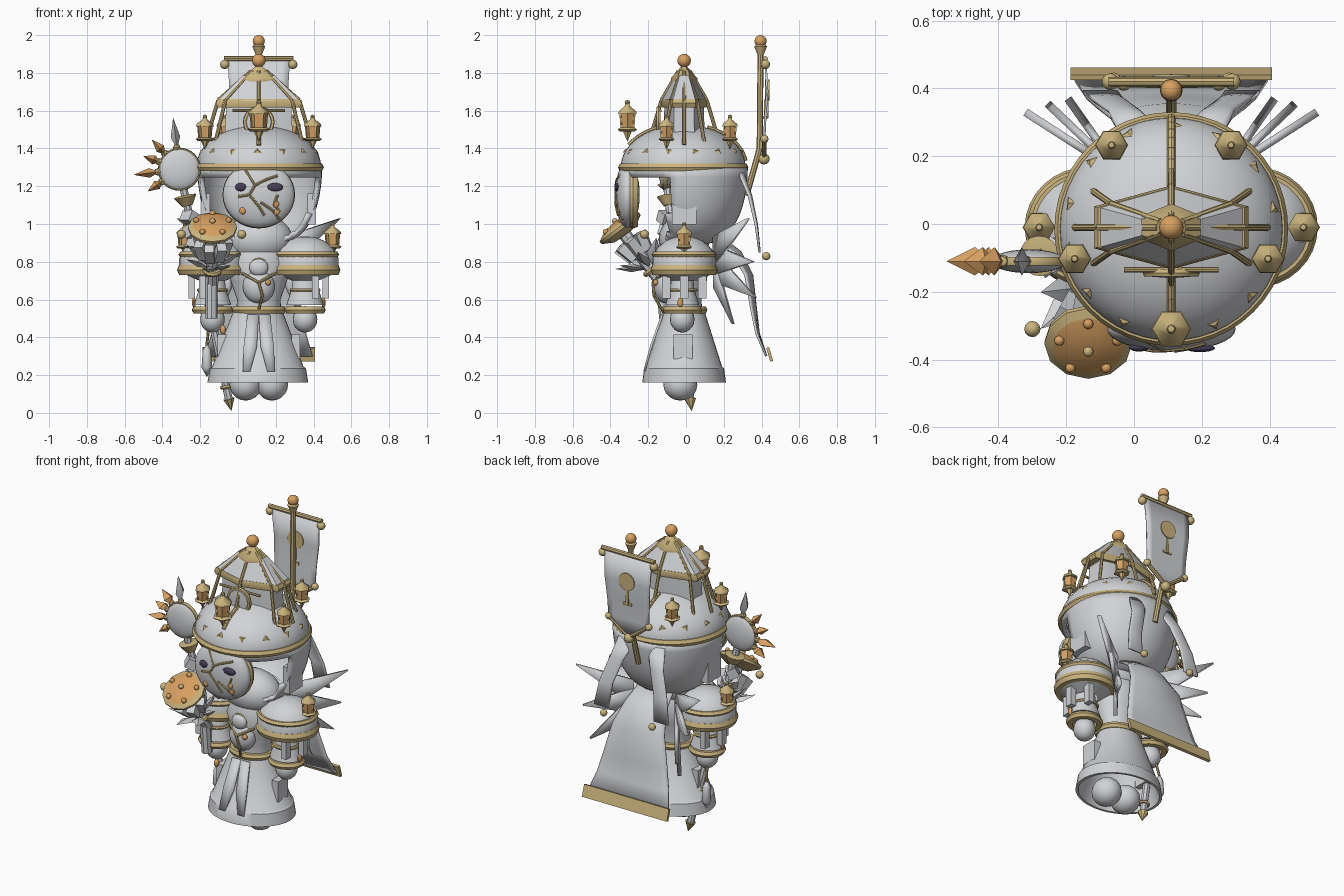
import bpy, bmesh
from math import sin, cos, pi, radians, sqrt
from mathutils import Vector, Matrix

if "Cube" in bpy.data.objects:
    bpy.data.objects.remove(bpy.data.objects["Cube"])


def material(name, rgb):
    m = bpy.data.materials.new(name)
    m.use_nodes = True
    m.diffuse_color = (*rgb, 1)
    m.node_tree.nodes["Principled BSDF"].inputs["Base Color"].default_value = (*rgb, 1)
    return m


grey = material("pale grey", (.64, .65, .67))
gold = material("antique gold", (.6, .46, .21))
orange = material("amber orange", (.68, .35, .12))
purple = material("dark purple", (.065, .05, .1))
CX = .11  # body axis


def finish(name, bm, mat, angle=40, thick=0):
    bmesh.ops.recalc_face_normals(bm, faces=bm.faces)
    me = bpy.data.meshes.new(name)
    bm.to_mesh(me)
    bm.free()
    me.materials.append(mat)
    me.shade_smooth()
    me.set_sharp_from_angle(angle=radians(angle))
    ob = bpy.data.objects.new(name, me)
    bpy.context.collection.objects.link(ob)
    if thick:
        mod = ob.modifiers.new("thickness", "SOLIDIFY")
        mod.thickness, mod.offset = thick, 0
    return ob


def lathe(name, prof, mat, loc, sx=1, sy=1, n=28, axis=(0, 0, 1), turn=0, thick=0, keep=None):
    """Revolve (radius, height) points about an axis; keep() filters faces."""
    bm = bmesh.new()
    rings = []
    for r, z in prof:
        angles = [turn + 2 * pi * i / n for i in range(1 if r == 0 else n)]
        rings.append([bm.verts.new((r * sx * cos(a), r * sy * sin(a), z)) for a in angles])
    for a, b in zip(rings, rings[1:]):
        for i in range(n):
            f = []
            for v in (a[i % len(a)], a[(i + 1) % len(a)], b[(i + 1) % len(b)], b[i % len(b)]):
                if v not in f:
                    f.append(v)
            if len(f) > 2:
                bm.faces.new(f)
    rot = Vector(axis).to_track_quat('Z', 'Y').to_matrix().to_4x4()
    bm.transform(Matrix.Translation(loc) @ rot)
    if keep:
        bad = [f for f in bm.faces if not keep(f.calc_center_median())]
        bmesh.ops.delete(bm, geom=bad, context='FACES')
    return finish(name, bm, mat, 40, thick)


def ball(name, loc, size, mat, n=20):
    sx, sy, sz = size if isinstance(size, tuple) else (size,) * 3
    k = n // 2
    prof = [(0 if i in (0, k) else sin(pi * i / k), -sz * cos(pi * i / k)) for i in range(k + 1)]
    return lathe(name, prof, mat, loc, sx, sy, n)


def rod(name, p, q, r, mat, r2=None, n=8):
    p, q = Vector(p), Vector(q)
    r2 = r if r2 is None else r2
    length = (q - p).length
    return lathe(name, [(0, 0), (r, 0), (r2, length), (0, length)][:3 if r2 == 0 else 4], mat, p, n=n, axis=q - p)


def path(name, pts, r, mat):
    for p, q in zip(pts, pts[1:]):
        rod(name, p, q, r, mat)


def ring(name, loc, r, h, w, mat, sx=1, sy=1, n=32, axis=(0, 0, 1), turn=0):
    prof = [(r - w, -h), (r, -h), (r + w / 3, 0), (r, h), (r - w, h), (r - w, -h)]
    return lathe(name, prof, mat, loc, sx, sy, n, axis, turn)


def box(name, loc, size, mat, tilt=None):
    bm = bmesh.new()
    bmesh.ops.create_cube(bm, size=1)
    rot = Vector(tilt).to_track_quat('Z', 'Y').to_matrix().to_4x4() if tilt else Matrix()
    bm.transform(Matrix.Translation(loc) @ rot @ Matrix.Diagonal((*size, 1)))
    return finish(name, bm, mat)


def blade(name, base, tip, half, mat, thick):
    """Upright triangular plate."""
    bm = bmesh.new()
    bm.faces.new([bm.verts.new(p) for p in (base + Vector((0, 0, half)), base - Vector((0, 0, half)), tip)])
    return finish(name, bm, mat, 40, thick)


def strip(name, rows, mat, bow=0, thick=.012, n=8):
    """Cloth sheet: rows of (x, y, z, half width)."""
    bm = bmesh.new()
    grid = []
    for k, (x, y, z, w) in enumerate(rows):
        fade = bow * (1 - k / (len(rows) - 1))
        us = [2 * i / n - 1 for i in range(n + 1)]
        grid.append([bm.verts.new((x + u * w, y - fade * u * u, z)) for u in us])
    for a, b in zip(grid, grid[1:]):
        for i in range(n):
            bm.faces.new((a[i], a[i + 1], b[i + 1], b[i]))
    return finish(name, bm, mat, 60, thick)


def lantern(x, y, z, s=1):
    at = lambda h: (x, y, z + h * s)
    rod("lantern_foot", at(.05), at(0), .024 * s, gold, 0, 6)
    ring("lantern_base", at(.055), .038 * s, .009 * s, .036 * s, gold, n=6)
    lathe("lantern_glass", [(.03 * s, .06 * s), (.036 * s, .13 * s)], orange, (x, y, z), n=6)
    for i in range(6):
        c, d = cos(i * pi / 3) * s, sin(i * pi / 3) * s
        rod("lantern_post", (x + .031 * c, y + .031 * d, z + .06 * s),
            (x + .037 * c, y + .037 * d, z + .13 * s), .005 * s, gold, n=4)
    lathe("lantern_roof", [(0, .125 * s), (.048 * s, .125 * s), (.044 * s, .138 * s), (.014 * s, .16 * s),
                           (.01 * s, .175 * s)], gold, (x, y, z), n=6)
    ball("lantern_knob", at(.176), .012 * s, gold, 8)


# Robe, feet and torso
lathe("robe", [(.13, .54), (.242, .245), (.255, .235), (.267, .16), (.25, .16), (.23, .24), (.115, .5)],
      grey, (CX - .005, -.01, 0), 1, .83, 36)
for s in (-1, 1):
    ball("foot", (CX + s * .07, -.03, .15), (.085, .09, .085), grey)
    strip("robe_panel", [(CX + s * .03, -.125, .52, .03), (CX + s * .045, -.185, .35, .035),
                         (CX + s * .065, -.22, .22, .02)], grey, n=2)
    box("robe_side_patch", (CX + s * .195, -.015, .35), (.045, .1, .13), grey)
lathe("torso", [(.12, .53), (.115, .6), (.15, .7), (.17, .8), (.13, .88), (.09, .95)], grey, (CX, -.01, 0), 1, .8)
ball("neck_scarf", (CX, -.01, .92), (.18, .135, .13), grey, 24)
ring("belt", (CX, -.01, .545), .135, .018, .03, gold, 1, .85)
ball("chest_pouch", (CX, -.11, .67), (.085, .06, .09), grey)
ball("chest_brooch", (CX, -.145, .77), (.05, .025, .045), grey)
ring("brooch_rim", (CX, -.14, .77), .047, .006, .01, gold, n=20, axis=(0, -1, 0))
path("chest_trim", [(CX - .09, -.12, .74), (CX, -.175, .69), (CX + .09, -.12, .74)], .008, gold)
path("chest_trim", [(CX, -.175, .69), (CX + .02, -.17, .62), (CX, -.13, .55)], .008, gold)
ball("chest_gem", (CX + .05, -.16, .69), .016, orange, 10)

# Hood: open bowl below, dome above
lower = [(.315 * cos(a * pi / 24) ** .6, -.4 * sin(a * pi / 24)) for a in range(12)]
lathe("hood_bowl", lower, grey, (CX + .005, 0, 1.3), 1.01, 1, n=48, thick=.025, keep=lambda c: c.y > -.09 or c.z > 1.25)
dome = [(.33 * cos(a * pi / 24), .22 * sin(a * pi / 24)) for a in range(12)] + [(0, .22)]
lathe("hood_dome", dome, grey, (CX, -.015, 1.305), n=48)
ring("hood_rim", (CX, -.015, 1.3), .335, .02, .03, gold, n=48)
for i in range(14):
    a = i * pi / 7 + .2
    p = Vector((CX + .308 * cos(a), -.015 + .308 * sin(a), 1.385))
    lathe("dome_triangle", [(0, 0), (.024, 0), (0, .008)], gold, p, n=3, axis=(cos(a), sin(a), .9), turn=i)
for k, low in ((-1, 4), (1, 1)):
    path("dome_seam", [(CX, -.015 + k * .332 * cos(a * pi / 24), 1.305 + .223 * sin(a * pi / 24))
                       for a in range(low, 10)], .012, gold)
    box("ear_strap", (CX + k * .28, -.01, 1.08), (.045, .13, .165), grey)

# Lanterns round the dome
for i in range(5):
    a = -pi / 2 + i * 2 * pi / 5
    front = i == 0
    lantern(CX + .3 * cos(a), -.01 + .3 * sin(a), 1.435 if front else 1.395, 1.18 if front else .98)

# Crown tower with ribs
hexa = dict(n=6, turn=pi / 2)
lathe("tower_wall", [(.2, 1.42), (.19, 1.62)], grey, (CX, -.01, 0), 1.05, .55, **hexa)
ring("tower_rim", (CX, -.01, 1.64), .25, .022, .04, gold, 1, .47, **hexa)
lathe("tower_roof", [(.25, 1.655), (.1, 1.785)], grey, (CX, -.01, 0), 1, .48, **hexa)
lathe("roof_cap", [(.1, 1.755), (.1, 1.772), (.02, 1.835), (0, 1.835)], gold, (CX, -.01, 0), 1, .7, **hexa)
ball("roof_ball", (CX, -.01, 1.865), .036, orange)
for a in (0, 35, 90, 145, 180, 215, 270, 325):
    c, d = cos(radians(a)), sin(radians(a))
    path("tower_rib", [(CX + .04 * c, -.01 + .03 * d, 1.81), (CX + .215 * c, -.01 + .12 * d, 1.655),
                       (CX + .285 * c, -.01 + .19 * d, 1.42)], .01, gold)
lathe("tower_medallion", [(0, .015), (.065, .01), (.075, -.01), (0, -.01)], grey, (CX, -.145, 1.54), n=20, axis=(0, -1, 0))
ring("medallion_rim", (CX, -.145, 1.54), .08, .01, .012, gold, n=20, axis=(0, -1, 0))
rod("medallion_bar", (CX - .14, -.135, 1.6), (CX + .14, -.135, 1.6), .008, gold)

# Mask with eyes and cracks
MX, MY, MZ = CX, -.31, 1.155
ball("mask", (MX, MY, MZ), (.19, .065, .175), grey, 32)
ring("mask_rim", (MX, MY + .03, MZ), .182, .025, .03, gold, 1, .93, 36, (0, 1, 0))


def on_mask(x, z):
    return (MX + x, MY - .065 * sqrt(max(0, 1 - (x / .19) ** 2 - (z / .175) ** 2)), MZ + z)


for x, w in ((-.095, .03), (.085, .044)):
    ball("eye", on_mask(x, .04), (w, .012, .022), purple)
for pts in ([(-.07, .13), (-.02, .05), (-.05, 0), (-.11, -.01)], [(-.02, .05), (.04, .08), (.1, .1)],
            [(-.05, 0), (0, -.06), (.03, -.11)], [(.01, -.04), (.07, -.08), (.11, -.13)],
            [(.1, 0), (.08, -.05), (.11, -.09)]):
    path("mask_crack", [on_mask(*p) for p in pts], .007, gold)
for x, z in ((.09, -.05), (.095, -.09), (-.085, -.085)):
    ball("mask_mark", on_mask(x, z), (.017, .008, .02), orange, 10)

# Shoulders, arms and back blades on both sides
for s in (-1, 1):
    sx = CX + s * .245
    lathe("shoulder_pad", [(.168, .77), (.168, .82), (.145, .87), (.1, .91), (.05, .93), (0, .935)], grey, (sx, -.01, 0), 1.05, 1)
    ring("shoulder_rim", (sx, -.01, .757), .172, .026, .03, gold, 1.03, .98)
    ring("shoulder_band", (sx, -.01, .838), .162, .016, .03, gold, 1.05, 1)
    lathe("shoulder_under", [(.16, .74), (.07, .7)], grey, (sx, -.01, 0))
    lantern(CX + s * .39, -.01, .825, .98)
    lathe("sleeve", [(.06, .76), (.07, .66), (.1, .57), (0, .57)], grey, (sx, -.02, 0), 1, .9)
    ring("cuff", (sx, -.02, .545), .1, .018, .03, gold, 1, .95)
    ring("cuff_band", (sx, -.02, .65), .078, .008, .015, gold)
    ball("hand", (sx, -.02, .495), (.065, .065, .07), grey)
    ball("cuff_gem", (sx + s * .098, -.03, .585), (.012, .016, .026), orange, 10)
    for a in (-60, 0, 60):
        c, d = s * cos(radians(a)), sin(radians(a))
        box("sleeve_flap", (sx + .11 * c, -.01 + .11 * d, .665), (.035, .045, .12), grey)
    for x, y, z in ((.43, .33, 1.03), (.365, .355, .8), (.305, .37, .61), (.24, .25, .47)):
        base = Vector((CX + s * .15, .15, .65 + z * .2))
        blade("back_blade", base, Vector((CX + s * x, y, z)), .08, grey, .024)
    strip("back_ribbon", [(CX + s * .1, .3, 1.27, .06), (CX + s * .14, .345, 1.15, .045), (CX + s * .19, .375, 1, .045),
                          (CX + s * .21, .39, .85, .05)], grey, .02)
    ball("ribbon_bead", (CX + s * .17, .425, .83), .022, gold, 12)

# Cape with weighted hem
strip("cape", [(CX, .16, .95, .11), (CX, .29, .85, .14), (CX, .35, .73, .18), (CX, .37, .55, .22), (CX, .385, .42, .25),
               (CX, .425, .3, .285)], grey, .06, .012, 14)
box("cape_hem", (CX, .443, .31), (.595, .016, .075), gold, (0, -.3, 1))

# Banner on its pole
path("banner_pole", [(CX, .32, 1.15), (CX, .39, 1.4), (CX, .395, 1.94)], .016, gold)
lathe("pole_finial", [(.014, 1.89), (.034, 1.94), (.02, 1.955), (0, 1.955)], gold, (CX, .395, 0), n=12)
ball("finial_gem", (CX, .395, 1.968), .032, orange)
rod("banner_bar", (CX - .185, .42, 1.875), (CX + .185, .42, 1.875), .014, gold)
strip("banner", [(CX, .42, 1.87, .165), (CX, .43, 1.7, .155), (CX, .42, 1.57, .145), (CX, .415, 1.46, .14),
                 (CX, .413, 1.36, .02)], grey)
for s in (-1, 1):
    ball("banner_knob", (CX + s * .18, .42, 1.845), .025, gold, 12)
    ball("banner_bead", (CX + s * .14, .415, 1.45), .022, gold, 12)
    rod("banner_hem", (CX + s * .14, .415, 1.45), (CX, .413, 1.35), .012, gold)
    lathe("banner_disc", [(0, .003), (.055, .003), (.055, -.003), (0, -.003)], gold, (CX, .429 + s * .009, 1.71), n=20, axis=(0, 1, 0))
    box("banner_stem", (CX, .424 + s * .008, 1.61), (.016, .008, .1), gold)
    box("banner_foot", (CX, .42 + s * .008, 1.565), (.06, .008, .016), gold)
ball("banner_tip", (CX, .413, 1.345), .03, gold, 12)

# Long sun staff
top, tip = Vector((-.31, -.11, 1.29)), Vector((-.035, .03, .01))
along = lambda t: top.lerp(tip, t)
rod("staff_shaft", along(.08), along(.96), .022, grey)
rod("staff_tip", along(.95), tip, .032, gold, 0, 8)
for t in (.25, .42, .62, .78, .9):
    ring("staff_ring", along(t), .028, .009, .02, gold, n=12, axis=tip - top)
lathe("staff_collar", [(0, 0), (.03, 0), (.06, .05), (0, .06)], gold, along(.15), n=16, axis=top - tip)
ball("sun_disc", top, (.112, .035, .112), grey, 28)
ring("sun_rim", top, .11, .012, .012, gold, axis=(0, 1, 0))
for a, length, mat in ((97, .17, grey), (133, .11, orange), (160, .1, orange), (187, .14, orange), (215, .1, orange)):
    d = Vector((cos(radians(a)), 0, sin(radians(a))))
    lathe("sun_ray", [(0, 0), (.042, length * .4), (0, length)], mat, top + d * .105, 1, .6, 4, d)
    ball("ray_socket", top + d * .115, .02, gold, 8)
for i in range(4):
    box("staff_block", along(.2 + i * .055) + Vector((0, -.02, 0)), (.085, .06, .06), grey, (.4 * (-1) ** i, .3, 1))

# Hanging tassel by the hip
lathe("hip_tassel", [(0, 0), (.028, .05), (.022, .14), (0, .18)], grey, (-.165, .03, .19), n=8)
rod("tassel_cord", (-.165, .03, .36), (-.15, 0, .5), .008, gold)
ball("hip_gem", (-.08, -.1, .44), (.016, .016, .026), orange, 10)

# Tilted round mace in front
n, up = Vector((0, -.6, .8)), Vector((0, .8, .6))
hub = Vector((-.135, -.35, .98))
lathe("mace_cap", [(0, -.05), (.07, -.045), (.128, -.012), (.13, .005), (.1, .022)], gold, hub, n=12, axis=n)
lathe("mace_face", [(.105, .02), (.06, .036), (0, .042)], orange, hub, n=12, axis=n)
ball("mace_stud", hub + n * .045, .016, gold, 10)
for i in range(5):
    a = i * 2 * pi / 5 + pi / 2
    ball("mace_stud", hub + n * .028 + Vector((cos(a), 0, 0)) * .09 + up * sin(a) * .09, .016, orange, 10)
rod("mace_stem", hub - n * .03, hub - n * .4, .035, grey, .03)
for i in range(7):
    a = i * 2 * pi / 7
    out = Vector((cos(a), 0, 0)) + up * sin(a)
    lathe("mace_petal", [(0, 0), (.04, .08), (0, .17)], grey, hub - n * .26 + out * .02, 1, .4, 4, out * .8 + n * .6)
    box("mace_block", hub - n * .13 + out * .065, (.05, .05, .1), grey, n + out * .3)
ring("mace_ring", hub - n * .28, .045, .014, .02, gold, n=16, axis=n)
rod("mace_handle", (-.14, -.13, .72), (-.14, -.11, .5), .032, grey)
for x, y, z in ((-.3, -.31, .945), (.02, -.22, .945)):
    ball("mace_bead", (x, y, z), .024, gold, 12)
